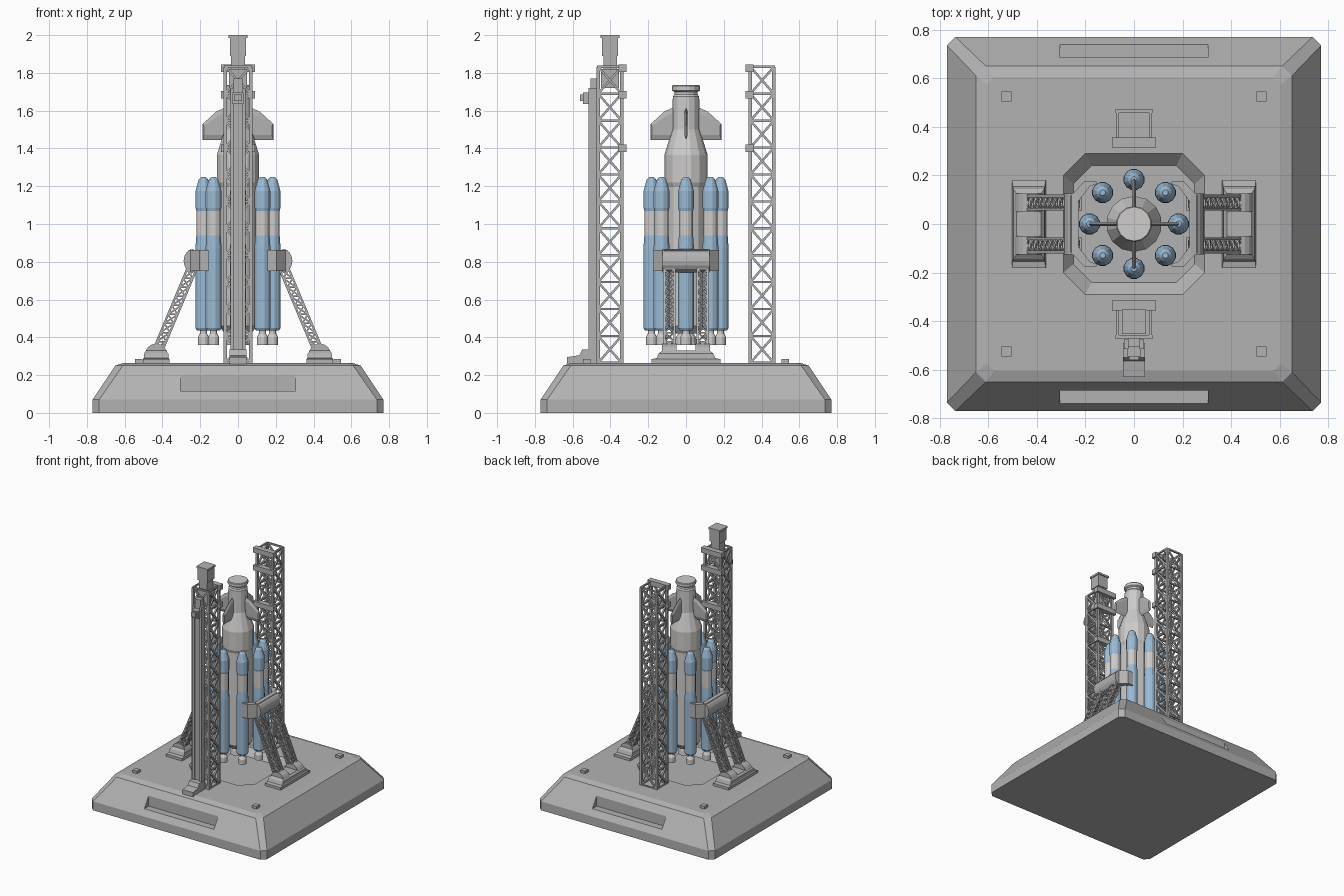
import bpy, bmesh, math
from mathutils import Vector, Matrix

if "Cube" in bpy.data.objects:
    bpy.data.objects.remove(bpy.data.objects["Cube"])


def material(name, rgb):
    m = bpy.data.materials.new(name)
    m.diffuse_color = (*rgb, 1)
    m.use_nodes = True
    m.node_tree.nodes["Principled BSDF"].inputs["Base Color"].default_value = m.diffuse_color
    return m


GREY = material("structure grey", (0.45, 0.45, 0.45))
WHITE = material("body light grey", (0.62, 0.61, 0.60))
BLUE = material("booster blue", (0.33, 0.50, 0.67))


def finish(name, bm, mats=(GREY,)):
    bmesh.ops.recalc_face_normals(bm, faces=bm.faces)
    me = bpy.data.meshes.new(name)
    bm.to_mesh(me)
    bm.free()
    for m in mats:
        me.materials.append(m)
    ob = bpy.data.objects.new(name, me)
    bpy.context.collection.objects.link(ob)
    return ob


def box(name, x0, x1, y0, y1, z0, z1):
    bm = bmesh.new()
    mid = Vector((x0 + x1, y0 + y1, z0 + z1)) / 2
    size = Matrix.Diagonal((x1 - x0, y1 - y0, z1 - z0, 1))
    bmesh.ops.create_cube(bm, size=1, matrix=Matrix.Translation(mid) @ size)
    return finish(name, bm)


def loft(name, rings, mats=(GREY,), ring_mats=None):
    """Skin a stack of equal-length point rings and cap both ends."""
    bm = bmesh.new()
    loops = [[bm.verts.new(p) for p in r] for r in rings]
    n = len(loops[0])
    for k, (a, b) in enumerate(zip(loops, loops[1:])):
        for i in range(n):
            j = (i + 1) % n
            f = bm.faces.new((a[i], a[j], b[j], b[i]))
            f.material_index = ring_mats[k] if ring_mats else 0
    for loop, k in ((loops[0], 0), (loops[-1], -1)):
        f = bm.faces.new(loop)
        f.material_index = ring_mats[k] if ring_mats else 0
    return finish(name, bm, mats)


def revolve(name, profile, centre=(0, 0), sides=12, mats=(GREY,), ring_mats=None):
    cx, cy = centre
    ang = [math.tau * (i + 0.5) / sides for i in range(sides)]
    return loft(name, [[(cx + r * math.cos(a), cy + r * math.sin(a), z) for a in ang]
                       for r, z in profile], mats, ring_mats)


def cut_square(hx, hy, c, z):
    """Rectangle of half sizes hx, hy with corners cut by c."""
    return [(hx, c - hy, z), (hx, hy - c, z), (hx - c, hy, z), (c - hx, hy, z),
            (-hx, hy - c, z), (-hx, c - hy, z), (c - hx, -hy, z), (hx - c, -hy, z)]


def profile_y(name, pts, y0, y1):
    """Extrude an x-z outline along y."""
    return loft(name, [[(x, y, z) for x, z in pts] for y in (y0, y1)])


def bar(bm, a, b, t):
    a, b = Vector(a), Vector(b)
    d = b - a
    rot = d.to_track_quat('Z', 'Y').to_matrix().to_4x4()
    bmesh.ops.create_cube(bm, size=1, matrix=Matrix.Translation((a + b) / 2) @ rot
                          @ Matrix.Diagonal((t, t, d.length, 1)))


def truss(name, low, high, wx, wy, cells, post, brace):
    """Four-post lattice with crossed braces between two centres."""
    bm = bmesh.new()
    low, high = Vector(low), Vector(high)
    corners = [Vector((sx * wx / 2, sy * wy / 2, 0))
               for sx, sy in ((-1, -1), (1, -1), (1, 1), (-1, 1))]
    for c in corners:
        bar(bm, low + c, high + c, post)
    for k in range(cells + 1):
        p = low.lerp(high, k / cells)
        q = low.lerp(high, (k + 1) / cells)
        for i in range(4):
            c, d = corners[i], corners[(i + 1) % 4]
            bar(bm, p + c, p + d, brace)
            if k < cells:
                bar(bm, p + c, q + d, brace)
                bar(bm, p + d, q + c, brace)
    return finish(name, bm)


# launch base with sunken octagonal flame pit
base = loft("launch_base", [cut_square(0.77, 0.77, 0.035, 0), cut_square(0.77, 0.77, 0.035, 0.07),
                            cut_square(0.65, 0.65, 0.04, 0.25), cut_square(0.605, 0.605, 0.03, 0.265)])
cutters = [loft("pit_cutter", [cut_square(0.25, 0.24, 0.075, 0.215), cut_square(0.29, 0.29, 0.09, 0.265),
                               cut_square(0.29, 0.29, 0.09, 0.4)])]
# front and back recesses
for s in (-1, 1):
    y0, y1 = sorted((s * 0.685, s * 0.9))
    cutters.append(box("recess_cutter", -0.305, 0.305, y0, y1, 0.115, 0.212))
for c in cutters:
    mod = base.modifiers.new("cut", 'BOOLEAN')
    mod.operation, mod.solver, mod.object = 'DIFFERENCE', 'EXACT', c
    c.hide_render = True
    c.hide_set(True)

# deck pads
for sx in (-0.525, 0.525):
    for sy in (-0.525, 0.525):
        box("deck_pad", sx - 0.02, sx + 0.02, sy - 0.02, sy + 0.02, 0.26, 0.285)

# central rocket body
revolve("core_body", [(0.07, 0.42), (0.105, 0.46), (0.105, 1.195), (0.115, 1.22), (0.115, 1.365),
                      (0.072, 1.50), (0.07, 1.675), (0.062, 1.685), (0.062, 1.70),
                      (0.074, 1.708), (0.074, 1.73), (0.07, 1.735)], mats=(WHITE,), sides=14)
revolve("core_nozzle", [(0.06, 0.36), (0.055, 0.40), (0.035, 0.43)], mats=(WHITE,))

# four upper fins, thickest at the middle
fin = [(0.05, 1.445), (0.187, 1.445), (0.187, 1.53), (0.115, 1.595), (0.05, 1.625)]
fin_edge = [(0.05, 1.47), (0.18, 1.47), (0.18, 1.52), (0.11, 1.57), (0.05, 1.6)]
for k in range(4):
    rot = Matrix.Rotation(k * math.pi / 2, 4, 'Z')
    ob = loft("upper_fin", [[rot @ Vector((x, t, z)) for x, z in pts]
                            for t, pts in ((-0.009, fin_edge), (0, fin), (0.009, fin_edge))])

# ring of eight boosters with bell nozzles
for k in range(8):
    a = k * math.pi / 4
    c = (0.183 * math.cos(a), 0.183 * math.sin(a))
    revolve("booster", [(0.035, 0.435), (0.044, 0.45), (0.044, 0.87), (0.039, 0.94),
                        (0.039, 1.07), (0.043, 1.085), (0.043, 1.175), (0.026, 1.235), (0.012, 1.25)],
            c, mats=(BLUE, WHITE), ring_mats=[0, 0, 0, 1, 0, 0, 0, 0])
    revolve("booster_nozzle", [(0.031, 0.36), (0.031, 0.40), (0.02, 0.42), (0.02, 0.44)], c, mats=(WHITE,))

# front and back service towers with clamp bars
for s, label in ((-1, "front"), (1, "back")):
    truss(label + "_tower", (0, s * 0.403, 0.265), (0, s * 0.403, 1.832), 0.136, 0.124, 11, 0.018, 0.012)
    for z in (1.825, 1.685, 1.40):
        y0, y1 = sorted((s * 0.315, s * 0.357))
        box(label + "_clamp_bar", -0.09, 0.09, y0, y1, z - 0.02, z + 0.02)

# mast head on the front tower
for w, z0, z1 in ((0.047, 1.72, 1.82), (0.036, 1.82, 1.90), (0.043, 1.89, 1.985), (0.05, 1.985, 2.0)):
    box("mast_head", -w, w, -0.402 - w, -0.402 + w, z0, z1)

# lift column, rails, hook and foot
box("lift_column", -0.025, 0.025, -0.505, -0.47, 0.265, 1.77)
for s in (-1, 1):
    box("lift_rail", s * 0.032 - 0.009, s * 0.032 + 0.009, -0.515, -0.475, 0.265, 1.72)
box("lift_hook_arm", -0.028, 0.028, -0.545, -0.5, 1.635, 1.695)
box("lift_hook_tip", -0.02, 0.02, -0.56, -0.54, 1.65, 1.685)
loft("lift_foot", [[(x, y, z) for y, z in ((-0.63, 0.26), (-0.63, 0.295), (-0.565, 0.305),
                                          (-0.55, 0.335), (-0.49, 0.335), (-0.49, 0.26))]
                   for x in (-0.045, 0.045)])

# side holding arms
for s in (-1, 1):
    # curved cradle around the boosters
    half = [(0.262, 0.115), (0.205, 0.175), (0.155, 0.175), (0.155, 0.165), (0.182, 0.155), (0.228, 0.095)]
    plan = [(x, y) for x, y in half] + [(x, -y) for x, y in reversed(half)]
    loft("arm_cradle", [[(s * x, y, z) for x, y in plan] for z in (0.75, 0.862)])
    # rounded pivot block
    arc = [(0.235 + 0.053 * math.cos(t), 0.805 + 0.063 * math.sin(t))
           for t in (math.pi * (i / 8 - 0.5) for i in range(9))]
    profile_y("arm_pivot", [(s * x, z) for x, z in arc], -0.125, 0.125)
    # stepped footing
    cx = s * 0.433
    steps = []
    for hx, hy, z in ((0.07, 0.182, 0.26), (0.07, 0.182, 0.285), (0.066, 0.155, 0.29),
                      (0.064, 0.145, 0.315), (0.05, 0.125, 0.33)):
        steps.append([(cx + a * hx, b * hy, z) for a, b in ((-1, -1), (1, -1), (1, 1), (-1, 1))])
    loft("leg_footing", steps)
    for y in (-0.088, 0.088):
        dome = [(cx + 0.06 * math.cos(t), 0.305 + 0.062 * math.sin(t))
                for t in (math.pi * i / 8 for i in range(9))]
        profile_y("leg_hinge", dome, y - 0.038, y + 0.038)
        truss("lattice_leg", (s * 0.425, y, 0.33), (s * 0.245, y, 0.76), 0.05, 0.054, 9, 0.011, 0.008)
